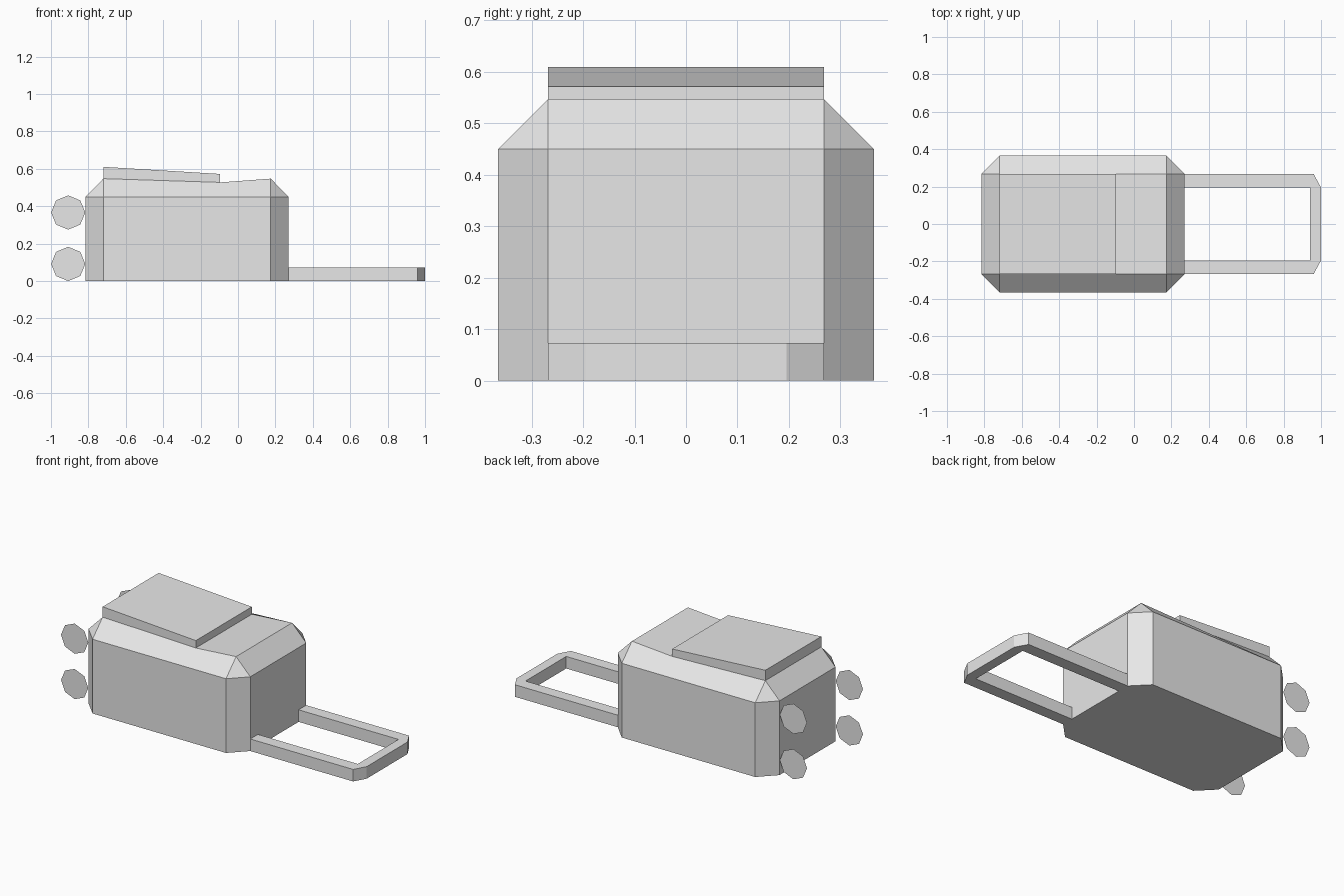
import bpy
import math

if "Cube" in bpy.data.objects:
    bpy.data.objects.remove(bpy.data.objects["Cube"])

grey = bpy.data.materials.new("light grey")
grey.diffuse_color = (0.8, 0.8, 0.8, 1)
grey.use_nodes = True
grey.node_tree.nodes["Principled BSDF"].inputs["Base Color"].default_value = grey.diffuse_color


def make(name, verts, faces):
    mesh = bpy.data.meshes.new(name)
    mesh.from_pydata(verts, [], faces)
    mesh.materials.append(grey)
    mesh.update()
    obj = bpy.data.objects.new(name, mesh)
    bpy.context.collection.objects.link(obj)
    return obj


# Shared dimensions: outer and inset limits of the chamfered box
X0, X1, Y1 = -0.815, 0.27, 0.365
XA, XB, YA = -0.72, 0.175, 0.268
XM = -0.095                       # crease in the sloping top
Z_SIDE, Z_TOP, Z_DIP = 0.45, 0.547, 0.527

# Body: chamfered outline, sloped shoulders and a slightly dipped top
ring = [(XA, -Y1), (XB, -Y1), (X1, -YA), (X1, YA),
        (XB, Y1), (XA, Y1), (X0, YA), (X0, -YA)]
verts = [(x, y, z) for z in (0, Z_SIDE) for x, y in ring]
verts += [(XA, -YA, Z_TOP), (XM, -YA, Z_DIP), (XB, -YA, Z_TOP),
          (XB, YA, Z_TOP), (XM, YA, Z_DIP), (XA, YA, Z_TOP)]
faces = [tuple(range(7, -1, -1))]
faces += [(i, (i + 1) % 8, (i + 1) % 8 + 8, i + 8) for i in range(8)]
faces += [(8, 9, 18, 17, 16), (10, 11, 19, 18),
          (12, 13, 21, 20, 19), (14, 15, 16, 21),     # shoulders
          (9, 10, 18), (11, 12, 19), (13, 14, 21), (15, 8, 16),  # corners
          (16, 17, 20, 21), (17, 18, 19, 20)]         # top panels
make("body", verts, faces)

# Lid: wedge-shaped slab resting on the left top panel
profile = [(XA, Z_TOP), (XM, Z_DIP), (XM, 0.572), (XA, 0.61)]
verts = [(x, y, z) for y in (-YA, YA) for x, z in profile]
faces = [(0, 1, 2, 3), (7, 6, 5, 4)]
faces += [(i + 4, (i + 1) % 4 + 4, (i + 1) % 4, i) for i in range(1, 4)]
make("lid", verts, faces)

# Front frame: low U-shaped bar with clipped outer corners
outer = [(X1, -YA), (0.96, -YA), (1.0, -0.195), (1.0, 0.195), (0.96, YA), (X1, YA)]
inner = [(X1, -0.195), (0.94, -0.195), (0.94, -0.195),
         (0.94, 0.195), (0.94, 0.195), (X1, 0.195)]
outline = outer + [inner[5], inner[3], inner[1], inner[0]]
n = len(outline)
verts = [(x, y, z) for z in (0, 0.073) for x, y in outline]
top = [(0, 1, 8, 9), (1, 2, 8), (2, 3, 7, 8), (3, 4, 7), (4, 5, 6, 7)]
faces = [tuple(i + n for i in f) for f in top] + [f[::-1] for f in top]
faces += [(i, (i + 1) % n, (i + 1) % n + n, i + n) for i in range(n)
          if i not in (5, 9)]
make("frame", verts, faces)

# Wheels: four flat octagonal discs behind the body
for side, y in (("front", -YA), ("back", YA)):
    for level, z in (("lower", 0.091), ("upper", 0.366)):
        disc = [(-0.908 + 0.0915 * math.cos(i * math.pi / 4), y,
                 z + 0.0915 * math.sin(i * math.pi / 4)) for i in range(8)]
        order = range(8) if y < 0 else range(7, -1, -1)
        make(f"{side}_{level}_disc", disc, [tuple(order)])
